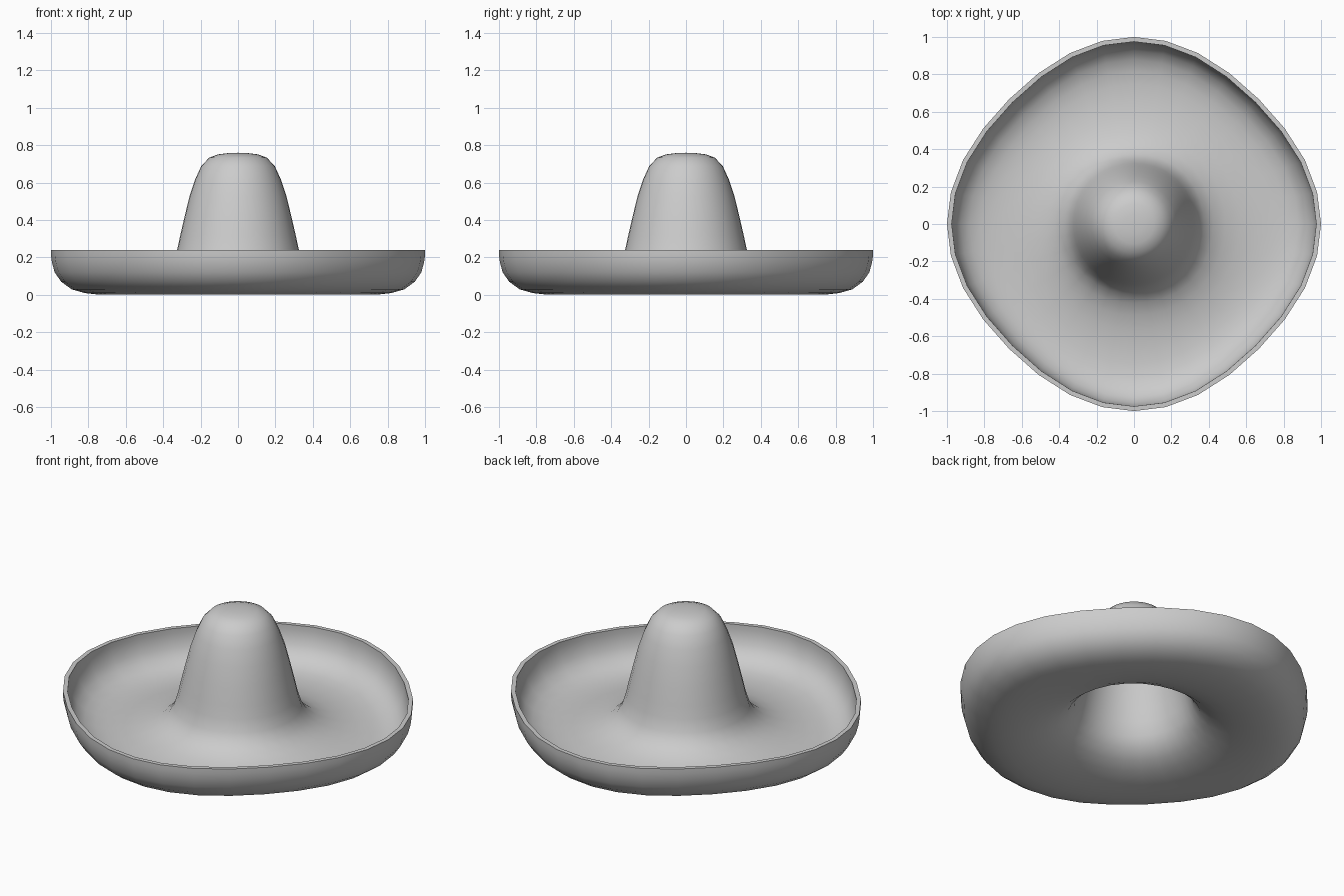
import bpy, bmesh
from math import sin, cos, pi

if "Cube" in bpy.data.objects:
    bpy.data.objects.remove(bpy.data.objects["Cube"])

SEG = 32
# underside profile (radius, height): crown top -> crown wall -> brim -> upturned rim
profile = [(0.05, .733), (0.10, .727), (0.14, .712), (0.175, .675), (0.205, .61),
           (0.235, .52), (0.262, .41), (0.285, .31), (0.30, .24), (0.322, .165),
           (0.355, .11), (0.41, .065), (0.48, .036), (0.56, .015), (0.66, .003),
           (0.75, .002), (0.82, .010), (0.89, .030), (0.945, .070),
           (0.98, .120), (0.995, .175), (1.0, .21), (1.0, .24)]


def squash(r):
    # brim outline is slightly diamond shaped, crown foot slightly square
    if r < 0.2:
        return 0.0
    if r < 0.4:
        return -0.03 * (r - 0.2) / 0.2
    return min(0.056, -0.03 + 0.086 * (r - 0.4) / 0.4)


bm = bmesh.new()
rings = []
for r, z in profile:
    ring = []
    for j in range(SEG):
        t = 2 * pi * j / SEG
        a = t - 0.035 * sin(4 * t)
        rr = r * (1 - squash(r) * sin(2 * a) ** 2)
        ring.append(bm.verts.new((rr * cos(a), rr * sin(a), z)))
    rings.append(ring)
top = bm.verts.new((0, 0, 0.735))
for j in range(SEG):
    k = (j + 1) % SEG
    bm.faces.new((top, rings[0][j], rings[0][k]))
    for a, b in zip(rings, rings[1:]):
        bm.faces.new((a[j], b[j], b[k], a[k]))
mesh = bpy.data.meshes.new("wide_brim_hat")
bm.to_mesh(mesh)
bm.free()

# hat shell with thickness
hat = bpy.data.objects.new("wide_brim_hat", mesh)
bpy.context.collection.objects.link(hat)
mod = hat.modifiers.new("thickness", 'SOLIDIFY')
mod.thickness = 0.025
mod.offset = 1
mod.use_even_offset = True
bpy.context.view_layer.objects.active = hat
hat.select_set(True)
bpy.ops.object.modifier_apply(modifier="thickness")
bpy.ops.object.shade_smooth_by_angle(angle=0.8)
